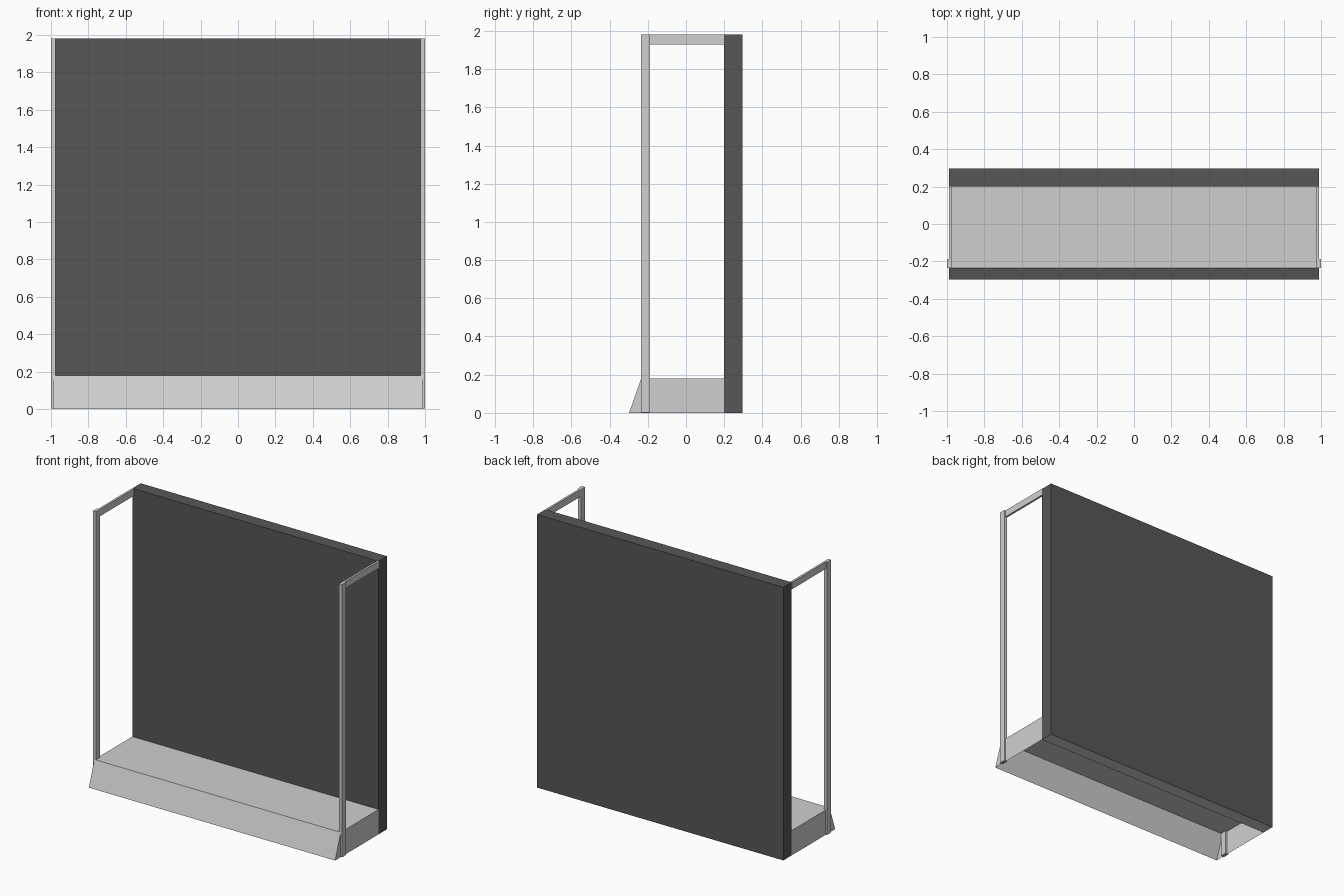
import bpy, bmesh

if "Cube" in bpy.data.objects:
    bpy.data.objects.remove(bpy.data.objects["Cube"])


def material(name, v):
    m = bpy.data.materials.new(name)
    m.diffuse_color = (v, v, v, 1)
    m.use_nodes = True
    m.node_tree.nodes["Principled BSDF"].inputs["Base Color"].default_value = m.diffuse_color
    return m


LIGHT = material("light_grey", 0.63)
DARK = material("dark_grey", 0.095)


def add(name, bm, *mats):
    me = bpy.data.meshes.new(name)
    bm.to_mesh(me)
    bm.free()
    for m in mats:
        me.materials.append(m)
    ob = bpy.data.objects.new(name, me)
    bpy.context.collection.objects.link(ob)
    return ob


def box(name, lo, hi, *mats):
    bm = bmesh.new()
    bmesh.ops.create_cube(bm, size=1)
    for v in bm.verts:
        for i in range(3):
            v.co[i] = hi[i] if v.co[i] > 0 else lo[i]
    return add(name, bm, *mats)


W, F, B, TOP = 0.988, -0.298, 0.296, 1.98
PANEL_Y, LIP_Y, SHELF_Z = 0.2, -0.235, 0.18

# Back panel, with a light underside
panel = box("back_panel", (-W, PANEL_Y, 0), (W, B, TOP), DARK, LIGHT)
for p in panel.data.polygons:
    if p.normal.z < -0.9:
        p.material_index = 1

# Base shelf: thin sheet with sloped kick front, open underneath
bm = bmesh.new()
profile = [(F, 0), (LIP_Y, SHELF_Z), (PANEL_Y, SHELF_Z), (PANEL_Y, 0)]
left = [bm.verts.new((-W, y, z)) for y, z in profile]
right = [bm.verts.new((W, y, z)) for y, z in profile]
for i in range(2):
    bm.faces.new((left[i], right[i], right[i + 1], left[i + 1]))
bm.faces.new(left)
bm.faces.new(right[::-1])
bmesh.ops.recalc_face_normals(bm, faces=bm.faces)
if bm.faces[:][1].normal.z < 0:
    bmesh.ops.reverse_faces(bm, faces=bm.faces)
add("base_shelf", bm, LIGHT)

# Side frames: upright post and top rail on each side
for s, side in ((-1, "left"), (1, "right")):
    def span(a, b):
        return sorted((s * a, s * b))
    x0, x1 = span(0.975, 1.0)
    box(side + "_post", (x0, LIP_Y, 0.003), (x1, -0.188, TOP), LIGHT)
    x0, x1 = span(0.975, 0.99)
    box(side + "_top_rail", (x0, -0.188, 1.93), (x1, PANEL_Y, TOP), LIGHT)
